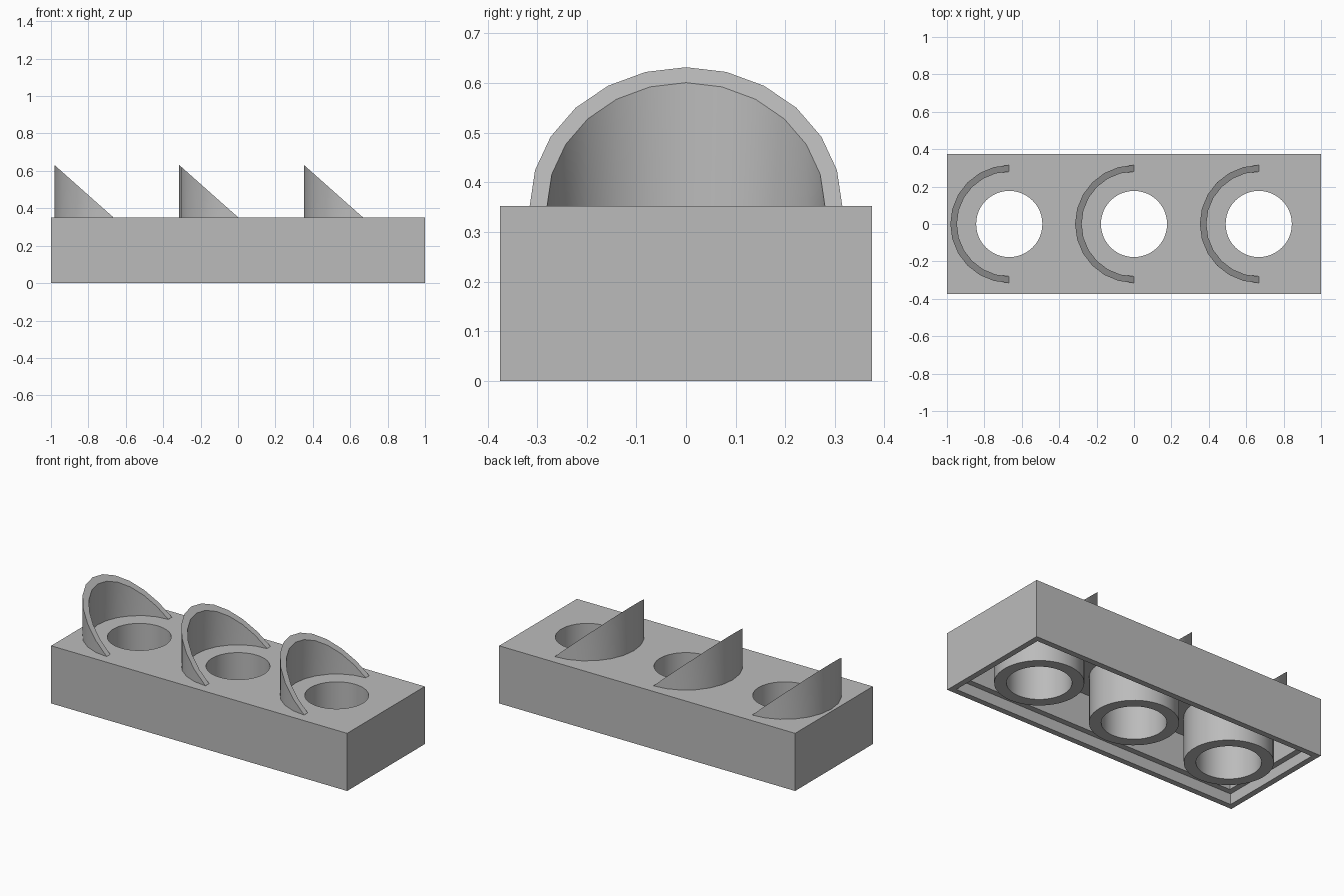
import bpy
import bmesh
from math import cos, sin, pi, radians

if "Cube" in bpy.data.objects:
    bpy.data.objects.remove(bpy.data.objects["Cube"], do_unlink=True)

LENGTH, WIDTH, HEIGHT = 2.0, 0.75, 0.352
LIP, LIP_DEPTH = 0.035, 0.065
WALL, CEILING = 0.07, 0.28
CENTRES = (-0.667, 0.0, 0.667)
HOLE_R, TUBE_R = 0.177, 0.243
HOOD_R, HOOD_INNER, HOOD_RISE = 0.315, 0.28, 0.28

grey = bpy.data.materials.new("plain grey")
grey.use_nodes = True
COLOUR = (0.5, 0.5, 0.5, 1)
grey.diffuse_color = COLOUR
grey.node_tree.nodes["Principled BSDF"].inputs["Base Color"].default_value = COLOUR


def finish(name, bm):
    bmesh.ops.recalc_face_normals(bm, faces=bm.faces)
    mesh = bpy.data.meshes.new(name)
    bm.to_mesh(mesh)
    bm.free()
    mesh.materials.append(grey)
    obj = bpy.data.objects.new(name, mesh)
    bpy.context.collection.objects.link(obj)
    return obj


def smooth(obj):
    bpy.ops.object.select_all(action="DESELECT")
    obj.select_set(True)
    bpy.context.view_layer.objects.active = obj
    bpy.ops.object.shade_smooth_by_angle(angle=radians(30))


def box(name, inset, z0, z1):
    """Box inset equally from the outer footprint."""
    bm = bmesh.new()
    bmesh.ops.create_cube(bm, size=1)
    for v in bm.verts:
        v.co.x *= LENGTH - 2 * inset
        v.co.y *= WIDTH - 2 * inset
        v.co.z = z1 if v.co.z > 0 else z0
    return finish(name, bm)


def arc_solid(name, cx, outer, inner, start, sweep, steps, bottom, top):
    """Ring or part ring; top is a function of the x offset from its centre."""
    bm = bmesh.new()
    closed = sweep >= 2 * pi
    rows = []
    for i in range(steps if closed else steps + 1):
        a = start + sweep * i / steps
        row = []
        for r, high in ((outer, False), (outer, True), (inner, True), (inner, False)):
            x, y = r * cos(a), r * sin(a)
            row.append(bm.verts.new((cx + x, y, top(x) if high else bottom)))
        rows.append(row)
    for i in range(steps):
        a, b = rows[i], rows[(i + 1) % len(rows)]
        for j in range(4):
            k = (j + 1) % 4
            bm.faces.new((a[j], a[k], b[k], b[j]))
    if not closed:
        bm.faces.new(rows[0])
        bm.faces.new(rows[-1])
    obj = finish(name, bm)
    smooth(obj)
    return obj


def cut(target, cutter):
    mod = target.modifiers.new("cut", "BOOLEAN")
    mod.operation = "DIFFERENCE"
    mod.solver = "EXACT"
    mod.object = cutter
    bpy.context.view_layer.objects.active = target
    bpy.ops.object.modifier_apply(modifier=mod.name)
    bpy.data.objects.remove(cutter, do_unlink=True)


# Housing: hollow from below, with a stepped lip around the opening
housing = box("housing", 0, 0, HEIGHT)
cut(housing, box("lip_cutter", LIP, -0.1, LIP_DEPTH))
cut(housing, box("cavity_cutter", WALL, -0.1, CEILING))

# Round openings through the top plate
for cx in CENTRES:
    bm = bmesh.new()
    bmesh.ops.create_cone(bm, cap_ends=True, segments=48, radius1=HOLE_R,
                          radius2=HOLE_R, depth=1)
    bmesh.ops.translate(bm, verts=bm.verts, vec=(cx, 0, 0.3))
    cut(housing, finish("hole_cutter", bm))
smooth(housing)

for side, cx in zip(("right", "middle", "left"), CENTRES):
    # Tube lining each opening down to the base
    arc_solid(side + "_tube", cx, TUBE_R, HOLE_R, 0, 2 * pi, 48, 0, lambda x: CEILING)
    # Half-round hood with a sloping top edge
    arc_solid(side + "_hood", cx, HOOD_R, HOOD_INNER, pi / 2, pi, 12, HEIGHT,
              lambda x: HEIGHT + max(0.0005, -x / HOOD_R * HOOD_RISE))
